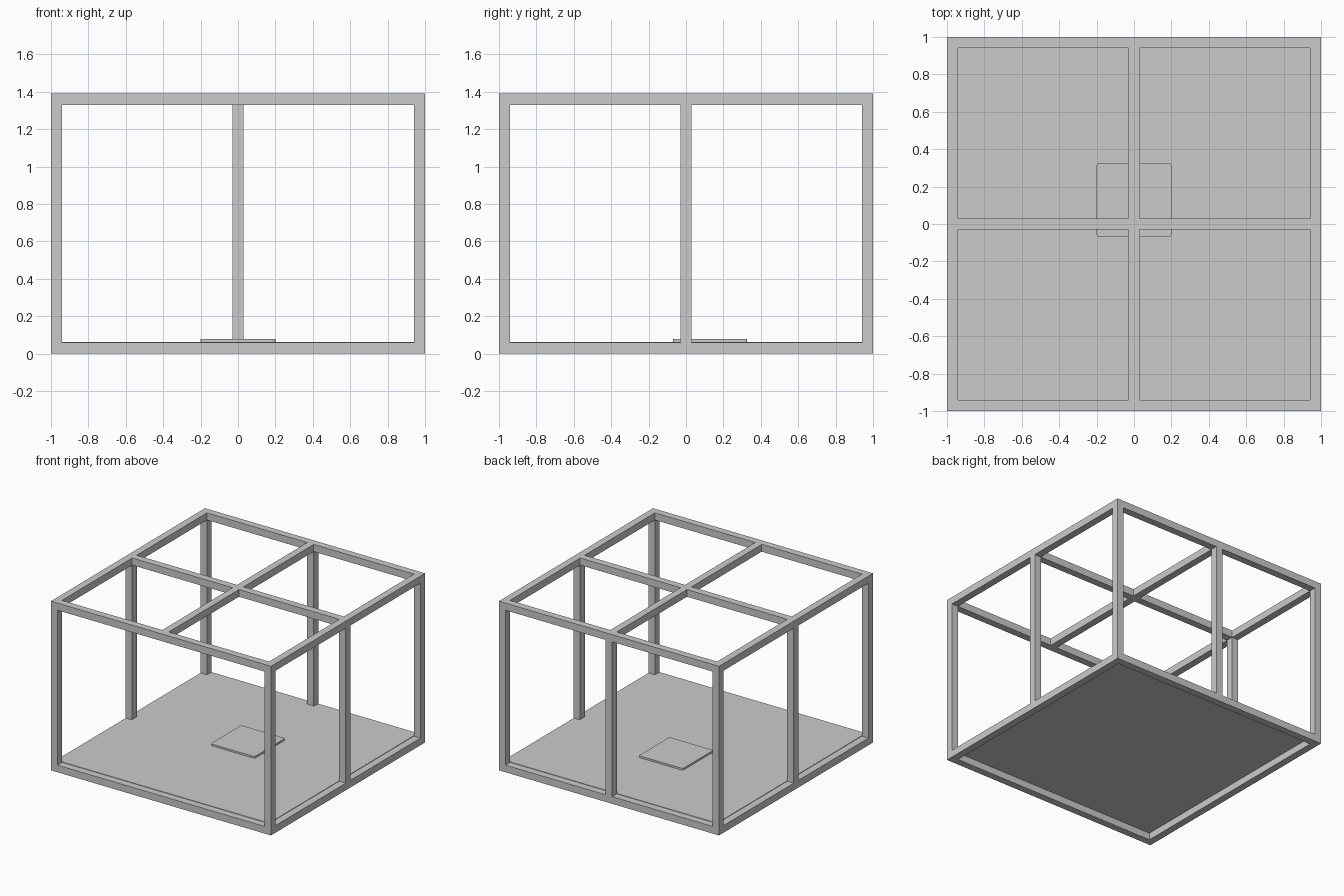
import bpy
import bmesh

cube = bpy.data.objects.get("Cube")
if cube:
    bpy.data.objects.remove(cube, do_unlink=True)

BAR = 0.059          # thickness of every frame bar
HEIGHT = 1.39
EDGE = 1 - BAR / 2   # centre line of the outer bars
INNER = 1 - BAR      # inside face of the outer bars
FLOOR_TOP = 0.063

grey = bpy.data.materials.new("light_grey")
grey.diffuse_color = (0.6, 0.6, 0.6, 1)
grey.use_nodes = True
grey.node_tree.nodes["Principled BSDF"].inputs["Base Color"].default_value = (0.6, 0.6, 0.6, 1)


def box(name, x, y, z, corner_radius=0):
    """Box from (min, max) ranges, with optional rounded upright edges."""
    bm = bmesh.new()
    bmesh.ops.create_cube(bm, size=1)
    for v in bm.verts:
        for axis, (low, high) in enumerate((x, y, z)):
            v.co[axis] = high if v.co[axis] > 0 else low
    if corner_radius:
        upright = [e for e in bm.edges
                   if abs(e.verts[0].co.z - e.verts[1].co.z) > 0.001]
        bmesh.ops.bevel(bm, geom=upright, offset=corner_radius, segments=3,
                        profile=0.5, affect='EDGES')
    mesh = bpy.data.meshes.new(name)
    bm.to_mesh(mesh)
    bm.free()
    mesh.materials.append(grey)
    obj = bpy.data.objects.new(name, mesh)
    bpy.context.collection.objects.link(obj)
    return obj


def around(centre):
    return (centre - BAR / 2, centre + BAR / 2)


# Bottom and top rings of bars
for level, z in (("bottom", (0, BAR)), ("top", (HEIGHT - BAR, HEIGHT))):
    for name, side in (("front", -1), ("back", 1)):
        box(f"{level}_{name}_bar", (-1, 1), around(side * EDGE), z)
    for name, side in (("right", -1), ("left", 1)):
        box(f"{level}_{name}_bar", around(side * EDGE), (-INNER, INNER), z)

# Upright posts: four corners, and a middle post on every side but the front
posts = {
    "front_right_post": (-EDGE, -EDGE),
    "front_left_post": (EDGE, -EDGE),
    "back_right_post": (-EDGE, EDGE),
    "back_left_post": (EDGE, EDGE),
    "right_middle_post": (-EDGE, 0),
    "left_middle_post": (EDGE, 0),
    "back_middle_post": (0, EDGE),
}
for name, (x, y) in posts.items():
    box(name, around(x), around(y), (BAR, HEIGHT - BAR))

# Roof cross
roof = (HEIGHT - BAR, HEIGHT)
box("roof_cross_bar", (-INNER, INNER), around(0), roof)
box("roof_front_beam", around(0), (-INNER, -BAR / 2), roof)
box("roof_back_beam", around(0), (BAR / 2, INNER), roof)

# Thin floor panel and the low mat on it
box("floor", (-INNER, INNER), (-INNER, INNER), (0.057, FLOOR_TOP))
box("floor_mat", (-0.2, 0.2), (-0.07, 0.327), (FLOOR_TOP, 0.078), corner_radius=0.015)
